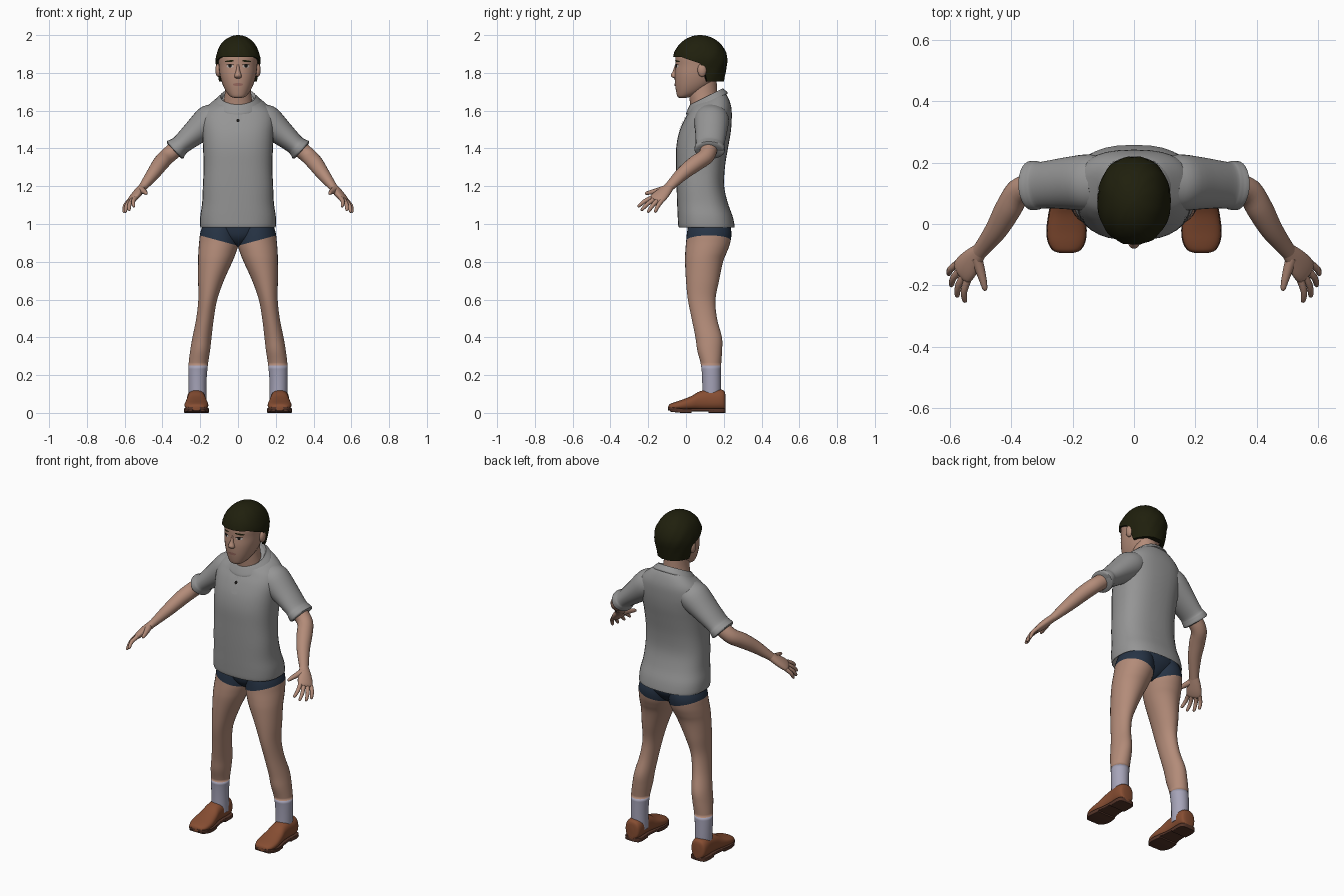
import bpy, bmesh
from math import sin, cos, pi, sqrt, copysign
from mathutils import Vector
from mathutils.bvhtree import BVHTree

if "Cube" in bpy.data.objects:
    bpy.data.objects.remove(bpy.data.objects["Cube"])


def material(name, r, g, b):
    m = bpy.data.materials.new(name)
    m.use_nodes = True
    m.diffuse_color = (r, g, b, 1)
    bsdf = m.node_tree.nodes["Principled BSDF"]
    bsdf.inputs["Base Color"].default_value = (r, g, b, 1)
    bsdf.inputs["Roughness"].default_value = 0.8
    return m


SKIN = material("skin", 0.45, 0.26, 0.19)
SHIRT = material("grey cotton", 0.30, 0.30, 0.30)
HAIR = material("dark hair", 0.014, 0.014, 0.004)
NAVY = material("navy cloth", 0.02, 0.034, 0.06)
SOCK = material("pale sock", 0.38, 0.37, 0.48)
LEATHER = material("brown leather", 0.24, 0.075, 0.032)
SOLE = material("dark sole", 0.09, 0.035, 0.022)
BLACK = material("black", 0.008, 0.007, 0.006)
WHITE = material("eye white", 0.5, 0.45, 0.42)
LIP = material("lip", 0.33, 0.15, 0.12)


def finish(name, bm, mat, mirror=False):
    bmesh.ops.recalc_face_normals(bm, faces=bm.faces)
    mesh = bpy.data.meshes.new(name)
    bm.to_mesh(mesh)
    bm.free()
    mesh.materials.append(mat)
    ob = bpy.data.objects.new(name, mesh)
    bpy.context.collection.objects.link(ob)
    if mirror:
        ob.modifiers.new("Mirror", "MIRROR").use_clip = False
    bpy.ops.object.select_all(action="DESELECT")
    ob.select_set(True)
    bpy.context.view_layer.objects.active = ob
    bpy.ops.object.shade_smooth_by_angle(angle=0.9)
    return ob


def oval(c, u, v, n=32, p=2.0):
    """Closed superellipse ring around c with half axes u and v."""
    c, u, v = Vector(c), Vector(u), Vector(v)
    ring = []
    for i in range(n):
        a = 2 * pi * i / n
        s, t = (copysign(abs(f) ** (2 / p), f) for f in (cos(a), sin(a)))
        ring.append(c + u * s + v * t)
    return ring


def loft(name, rings, mat, mirror=False, steps=4):
    """Skin the rings with a smooth curve between them and cap both ends."""
    dense, last = [], len(rings) - 1
    for i in range(last):
        quad = [rings[max(0, min(last, i + d))] for d in (-1, 0, 1, 2)]
        for k in range(steps):
            t = k / steps
            dense.append([(b * 2 + (c - a) * t + (a * 2 - b * 5 + c * 4 - d) * t * t
                           + (b * 3 - a - c * 3 + d) * t ** 3) * 0.5
                          for a, b, c, d in zip(*quad)])
    dense.append(rings[-1])
    bm = bmesh.new()
    vs = [[bm.verts.new(p) for p in r] for r in dense]
    n = len(vs[0])
    for lo, hi in zip(vs, vs[1:]):
        for i in range(n):
            j = (i + 1) % n
            bm.faces.new((lo[i], lo[j], hi[j], hi[i]))
    bm.faces.new(vs[0][::-1])
    bm.faces.new(vs[-1])
    return finish(name, bm, mat, mirror)


def level(z, x0, x1, y0, y1, tilt=0, p=2.0):
    """Horizontal ring given by its extents; tilt raises the back."""
    ry = (y1 - y0) / 2
    return oval(((x0 + x1) / 2, (y0 + y1) / 2, z), ((x1 - x0) / 2, 0, 0), (0, ry, ry * tilt), p=p)


def tube(name, path, radii, wide, mat, n=20, steps=4):
    """Mirrored limb along a path; radii are (along wide axis, across it)."""
    pts, rings = [Vector(p) for p in path], []
    for i, p in enumerate(pts):
        d = (pts[min(i + 1, len(pts) - 1)] - pts[max(i - 1, 0)]).normalized()
        u = Vector(wide)
        u = (u - d * u.dot(d)).normalized()
        rings.append(oval(p, u * radii[i][0], d.cross(u) * radii[i][1], n))
    return loft(name, rings, mat, True, steps)


def blob(name, loc, size, mat, mirror=False):
    bm = bmesh.new()
    bmesh.ops.create_uvsphere(bm, u_segments=20, v_segments=12, radius=1)
    for v in bm.verts:
        v.co = Vector(loc) + v.co * Vector(size)
    return finish(name, bm, mat, mirror)


def paint_above(ob, co, no, mat):
    """Cut the mesh along a plane and colour the side the normal points to."""
    ob.data.materials.append(mat)
    bm = bmesh.new()
    bm.from_mesh(ob.data)
    bmesh.ops.bisect_plane(bm, geom=bm.verts[:] + bm.edges[:] + bm.faces[:],
                           plane_co=co, plane_no=no)
    for f in bm.faces:
        if (f.calc_center_median() - Vector(co)).dot(Vector(no)) > 0:
            f.material_index = len(ob.data.materials) - 1
    bm.to_mesh(ob.data)
    bm.free()


def decal(name, target, x, z, rx, rz, mat, lift, mirror=True, p=2.0, slope=0):
    """Thin patch laid on the front of the target."""
    tree = BVHTree.FromPolygons([v.co for v in target.data.vertices],
                                [f.vertices for f in target.data.polygons])
    bm, rows = bmesh.new(), []
    for s in (0.01, 0.5, 1):
        row = []
        for q in oval((x, 0, z), (rx * s, 0, slope * rx * s), (0, 0, rz * s), 16, p):
            hit = tree.ray_cast(Vector((q.x, -1, q.z)), Vector((0, 1, 0)))[0]
            row.append(bm.verts.new((hit or q) - Vector((0, lift, 0))))
        rows.append(row)
    bm.faces.new(rows[0])
    for a, b in zip(rows, rows[1:]):
        for i in range(16):
            j = (i + 1) % 16
            bm.faces.new((a[i], a[j], b[j], b[i]))
    return finish(name, bm, mat, mirror)


# Head, neck and features
head = loft("head", [level(z, -w, w, a, b, p=2.2) for z, w, a, b in (
    (1.668, .02, -.035, .0), (1.675, .04, -.045, .03), (1.70, .062, -.052, .09),
    (1.74, .082, -.058, .14), (1.79, .096, -.06, .17), (1.84, .102, -.056, .19),
    (1.89, .106, -.055, .2), (1.94, .09, -.035, .185), (1.97, .06, .0, .15))], SKIN)
loft("neck", [level(z, -w, w, a, b) for z, w, a, b in (
    (1.57, .09, .03, .19), (1.65, .076, .02, .17), (1.71, .068, .015, .165),
    (1.79, .065, .03, .16))], SKIN)
loft("nose", [level(z, -w, w, a, -.04) for z, w, a in (
    (1.845, .006, -.058), (1.81, .011, -.069), (1.79, .018, -.08),
    (1.778, .019, -.076), (1.77, .01, -.06))], SKIN)
blob("ears", (.104, .085, 1.815), (.016, .024, .036), SKIN, True)
decal("eye_whites", head, .042, 1.835, .018, .008, WHITE, .002)
decal("irises", head, .042, 1.835, .008, .0078, BLACK, .004)
decal("upper_lids", head, .042, 1.843, .02, .003, BLACK, .005)
decal("eyebrows", head, .045, 1.862, .025, .005, HAIR, .003, slope=-.1)
decal("lips", head, 0, 1.738, .028, .008, LIP, .003, False)


# Hair cap: high over the face, cut around the ears, low at the nape
def hairline(y):
    if y < .09:
        return 1.885 - .04 * max(0, (y + .03) / .12)
    return max(1.755, 1.845 - (y - .09) * 3.5)


hair_rings = []
for k in range(-1, 15):
    ring = []
    for q in oval((0, .075, 0), (.119, 0, 0), (0, .145, 0), 48, 2.2):
        low = hairline(q.y)
        z = low + (2.0 - low) * sin(max(k, 0) / 14 * pi / 2)
        r = sqrt(max(0, 1 - ((z - 1.86) / .14) ** 2)) if z > 1.86 else 1 - (1.86 - z) * 1.3
        r = max(r, .01) * (.86 if k < 0 else 1 + .012 * sin(q.x * 130 + z * 60))
        ring.append(Vector((q.x * r, .075 + (q.y - .075) * r, z)))
    hair_rings.append(ring)
loft("hair", hair_rings, HAIR, steps=1)

# Shirt body with turned-in hem and neckline
shirt = loft("shirt_body", [level(z, -w, w, a, b, t, 2.5) for z, w, a, b, t in (
    (1.03, .17, -.01, .22, 0), (.992, .19, -.03, .25, 0), (.986, .2, -.04, .258, 0),
    (1.04, .2, -.044, .247, 0), (1.11, .19, -.047, .222, 0), (1.2, .186, -.05, .202, 0),
    (1.3, .182, -.052, .206, 0), (1.4, .185, -.052, .222, 0), (1.48, .19, -.038, .236, 0),
    (1.55, .195, -.01, .242, 0), (1.605, .178, .015, .24, .1), (1.642, .135, .022, .222, .3),
    (1.655, .1, .02, .2, .45), (1.64, .085, .035, .185, .45))], SHIRT)
loft("collar", [level(z, -w, w, a, b, .5) for z, w, a, b in (
    (1.635, .125, .0, .22), (1.645, .122, .002, .218), (1.668, .1, .016, .2),
    (1.675, .092, .024, .193), (1.66, .084, .03, .186))], SHIRT)
decal("placket", shirt, 0, 1.55, .02, .065, SHIRT, .004, False, p=8)
for i, z in enumerate((1.595, 1.548)):
    decal(f"button_{i + 1}", shirt, 0, z, .009, .009, BLACK, .009, False)
tube("sleeves", [(.11, .135, 1.575), (.155, .135, 1.545), (.235, .132, 1.478), (.3, .127, 1.422),
                 (.318, .126, 1.406), (.338, .125, 1.388), (.334, .125, 1.391), (.31, .125, 1.415)],
     [(.085, .07), (.092, .083), (.083, .066), (.076, .053), (.08, .056), (.079, .055),
      (.066, .046), (.05, .042)], (0, 1, 0), SHIRT, 28)

# Arms, palms, fingers and thumbs
SPREAD = Vector((.5, .82, -.25)).normalized()
tube("arms", [(.26, .125, 1.46), (.32, .122, 1.405), (.375, .105, 1.358), (.41, .05, 1.32),
              (.45, -.02, 1.265), (.5, -.085, 1.2), (.515, -.102, 1.182)],
     [(.045, .045), (.047, .044), (.044, .043), (.044, .042), (.037, .035), (.027, .023),
      (.027, .02)], SPREAD, SKIN)
knuckles = Vector((.56, -.157, 1.13))
tube("palms", [(.5, -.085, 1.2), (.525, -.112, 1.172), (.545, -.138, 1.148), knuckles,
               (.566, -.164, 1.122)],
     [(.025, .021), (.036, .022), (.044, .021), (.043, .017), (.034, .01)], SPREAD, SKIN)
fingers = {"index": (.55, -.255, 1.09), "middle": (.576, -.238, 1.07),
           "ring": (.596, -.203, 1.06), "little": (.604, -.165, 1.06)}
for i, (label, tip) in enumerate(fingers.items()):
    base, tip = knuckles + SPREAD * (-.033 + .022 * i), Vector(tip)
    path = [base.lerp(tip, t) + Vector((.008, 0, .006)) * sin(pi * t) for t in (0, .5, .85, .97, 1)]
    tube(label + "_fingers", path, [(r, r) for r in (.0125, .011, .009, .006, .001)],
         SPREAD, SKIN, 10, 2)
tube("thumbs", [(.515, -.11, 1.185), (.502, -.15, 1.175), (.492, -.185, 1.168),
                (.486, -.212, 1.162), (.485, -.218, 1.161)],
     [(r, r) for r in (.02, .016, .012, .008, .001)], SPREAD, SKIN, 12, 3)

# Legs with briefs at the top and socks at the bottom
legs = loft("legs", [level(z, *e) for z, *e in (
    (1.03, .0, .17, .02, .22), (.96, -.004, .198, .006, .24), (.9, -.004, .206, .0, .234),
    (.85, .01, .21, -.004, .216), (.8, .03, .211, -.005, .196), (.7, .075, .211, .0, .175),
    (.6, .11, .21, .01, .156), (.5, .128, .221, .03, .164), (.4, .14, .241, .05, .19),
    (.33, .148, .253, .06, .191), (.25, .16, .262, .08, .186), (.16, .167, .262, .086, .186),
    (.06, .167, .26, .086, .186))], SKIN, True, 5)
paint_above(legs, (0, 0, .885), (-.27, 0, 1), NAVY)
paint_above(legs, (0, 0, .25), (0, 0, -1), SOCK)
loft("briefs", [level(z, -w, w, a, b) for z, w, a, b in (
    (1.06, .175, .0, .23), (.98, .185, .008, .238), (.93, .12, .02, .215),
    (.895, .05, .05, .18), (.88, .02, .08, .15))], NAVY)

# Shoes: lofted from toe to heel over a flat sole with a raised heel block
profile = ((-.094, .02, .034), (-.086, .042, .046), (-.06, .058, .057), (-.02, .063, .07),
           (.03, .057, .09), (.07, .05, .113), (.12, .048, .124), (.17, .05, .126),
           (.2, .043, .118), (.208, .024, .1))
loft("shoes", [oval((.22, y, (h + .012) / 2), (w, 0, 0), (0, 0, (h - .012) / 2), p=2.4)
               for y, w, h in profile], LEATHER, True)


def slab(name, span, z0, z1):
    rings = []
    for y, w, h in span:
        lift = max(0, -.03 - y) * .12
        rings.append(oval((.22, y, (z0 + z1) / 2 + lift), (w + .003, 0, 0),
                          (0, 0, (z1 - z0) / 2), 24, 9))
    loft(name, rings, SOLE, True)


slab("soles", profile, .008, .024)
slab("heels", profile[6:], 0, .016)
slab("tread", profile[1:5], .0, .014)
